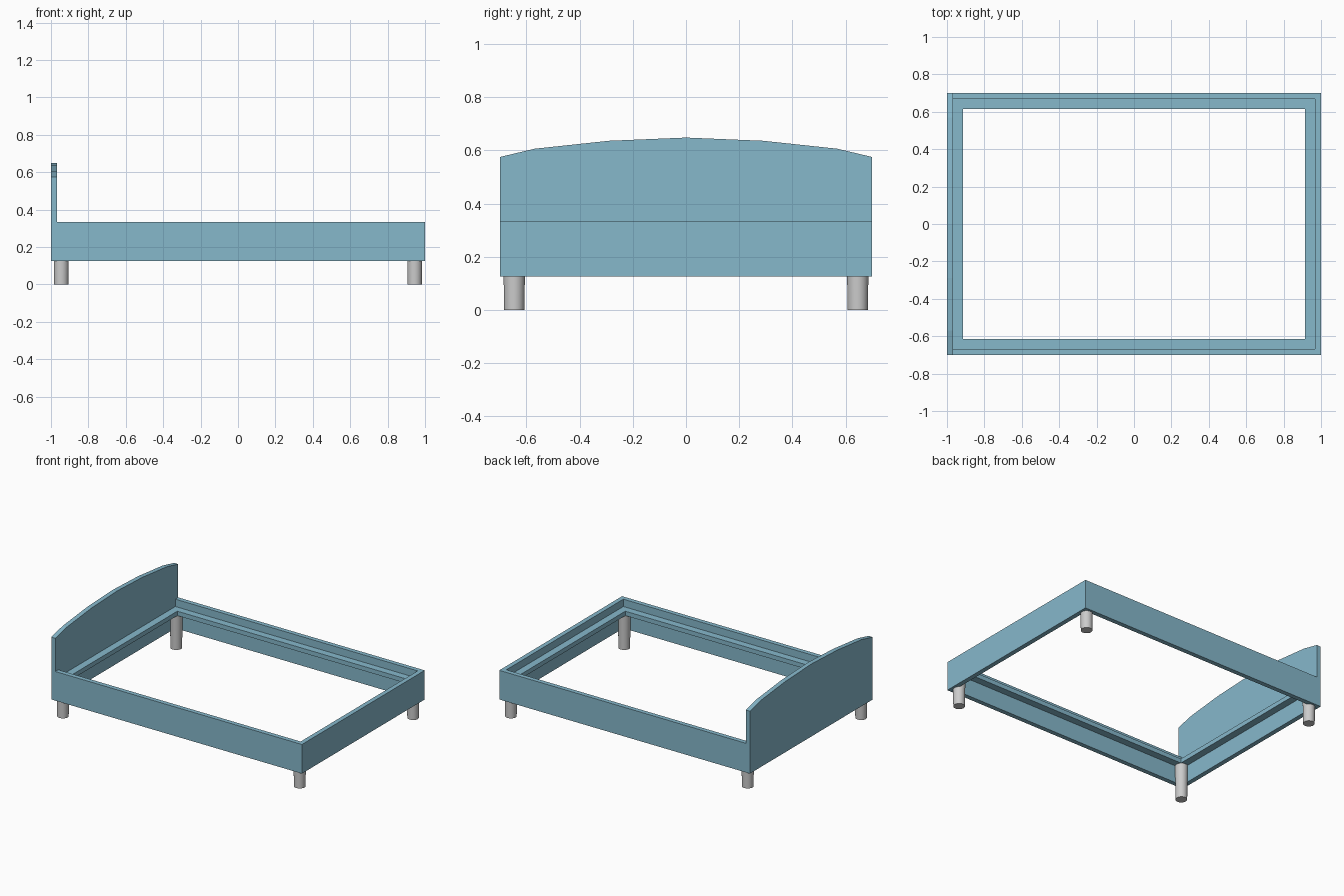
import bpy, bmesh
from mathutils import Vector

if "Cube" in bpy.data.objects:
    bpy.data.objects.remove(bpy.data.objects["Cube"])

L, W = 1.0, 0.70            # half length, half width
T = 0.033                   # panel thickness
Z0, Z1 = 0.125, 0.335       # rail bottom and top
LEDGE_Z0, LEDGE_Z1 = 0.25, 0.282

blue = bpy.data.materials.new("blue_paint")
blue.diffuse_color = (0.24, 0.48, 0.60, 1)
blue.use_nodes = True
blue.node_tree.nodes["Principled BSDF"].inputs["Base Color"].default_value = blue.diffuse_color


def extruded(name, faces, offset):
    """Solid made by extruding flat faces (lists of points) along offset."""
    bm = bmesh.new()
    for pts in faces:
        bm.faces.new([bm.verts.new(p) for p in pts])
    bmesh.ops.remove_doubles(bm, verts=bm.verts, dist=1e-5)
    ext = bmesh.ops.extrude_face_region(bm, geom=bm.faces[:], use_keep_orig=True)
    verts = [g for g in ext["geom"] if isinstance(g, bmesh.types.BMVert)]
    bmesh.ops.translate(bm, verts=verts, vec=Vector(offset))
    bmesh.ops.recalc_face_normals(bm, faces=bm.faces[:])
    mesh = bpy.data.meshes.new(name)
    bm.to_mesh(mesh)
    bm.free()
    obj = bpy.data.objects.new(name, mesh)
    bpy.context.collection.objects.link(obj)
    mesh.materials.append(blue)
    return obj


def rect(x, y, z):
    return [(-x, -y, z), (x, -y, z), (x, y, z), (-x, y, z)]


# Side rails and footboard: one U-shaped wall
i, w = L - T, W - T
u_shape = [(-i, -W), (L, -W), (L, W), (-i, W), (-i, w), (i, w), (i, -w), (-i, -w)]
extruded("side_rails_and_footboard", [[(x, y, Z0) for x, y in u_shape]], (0, 0, Z1 - Z0))

# Headboard with faceted arched top
arch = [(W, 0.575), (0.57, 0.606), (0.29, 0.636), (0, 0.648),
        (-0.29, 0.636), (-0.57, 0.606), (-W, 0.575)]
profile = [(-W, Z0), (W, Z0)] + arch
extruded("headboard", [[(-L, y, z) for y, z in profile]], (T, 0, 0))

# Ledge running round the inside to carry the mattress base
outer, inner = rect(i, w, LEDGE_Z0), rect(0.915, 0.615, LEDGE_Z0)
strips = [[outer[k], outer[(k + 1) % 4], inner[(k + 1) % 4], inner[k]] for k in range(4)]
extruded("mattress_ledge", strips, (0, 0, LEDGE_Z1 - LEDGE_Z0))

# Tapered round legs reaching up to the ledge
for sx, end in ((-1, "head"), (1, "foot")):
    for sy, side in ((-1, "front"), (1, "back")):
        bpy.ops.mesh.primitive_cone_add(
            vertices=32, radius1=0.038, radius2=0.042, depth=LEDGE_Z0,
            location=(sx * 0.945, sy * 0.646, LEDGE_Z0 / 2))
        leg = bpy.context.object
        leg.name = f"{end}_{side}_leg"
        bpy.ops.object.shade_smooth_by_angle()
